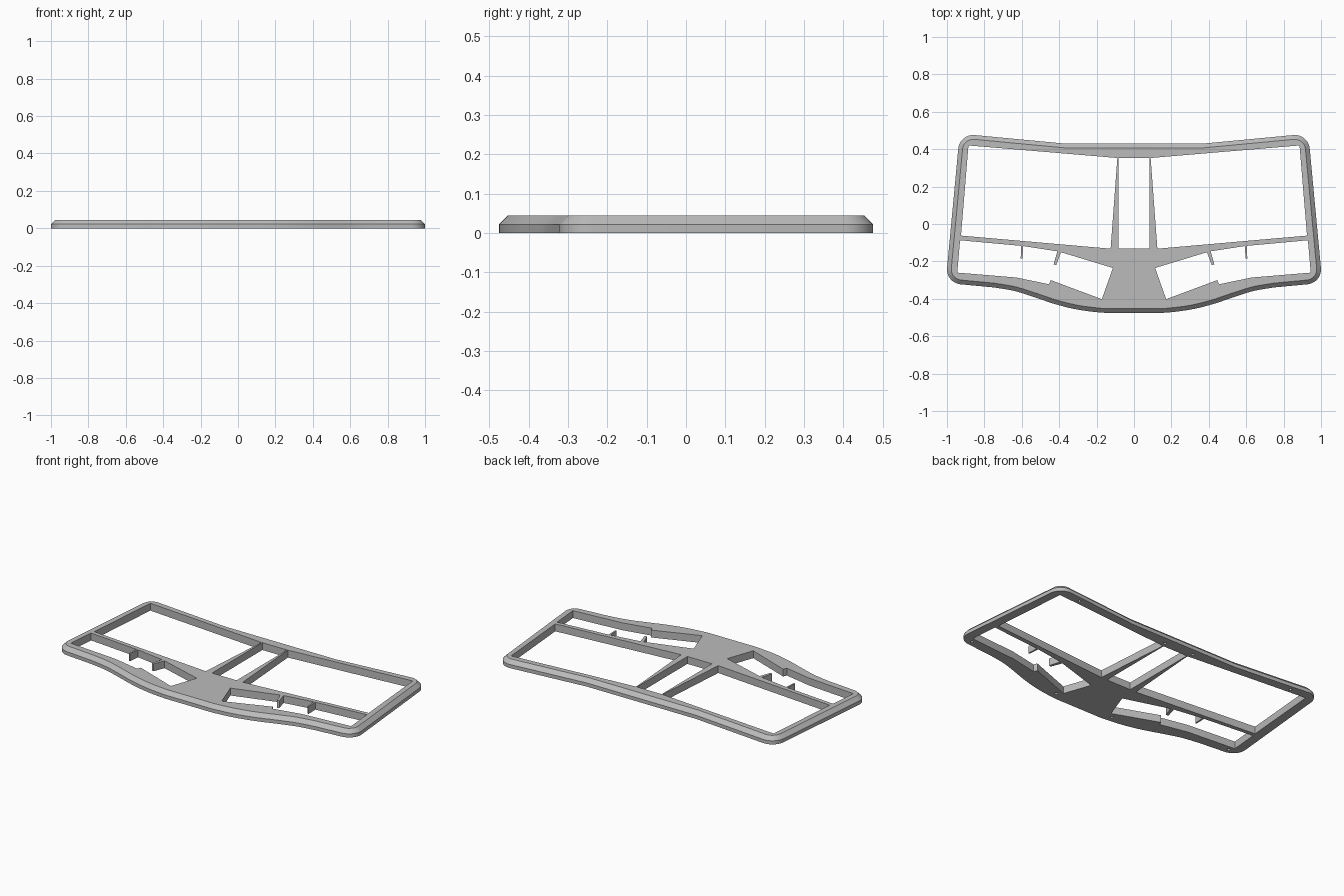
import bpy, bmesh, math
from mathutils import Vector

HEIGHT, CHAMFER = 0.045, 0.023

cube = bpy.data.objects.get("Cube")
if cube:
    bpy.data.objects.remove(cube, do_unlink=True)

grey = bpy.data.materials.new("plain grey")
grey.use_nodes = True
grey.diffuse_color = (0.5, 0.5, 0.5, 1)
grey.node_tree.nodes["Principled BSDF"].inputs["Base Color"].default_value = (0.5, 0.5, 0.5, 1)


def mirrored(points):
    return [(-x, y) for x, y in reversed(points)]


def rounded(before, corner, after, radius=0.08, steps=10):
    """Arc replacing a square corner."""
    c = Vector(corner)
    u = (Vector(before) - c).normalized() * radius
    v = (Vector(after) - c).normalized() * radius
    arc = []
    for i in range(steps + 1):
        a = math.pi / 2 * i / steps
        arc.append(tuple(c + u * (1 - math.sin(a)) + v * (1 - math.cos(a))))
    return arc


def smooth_path(points, steps=5):
    """Catmull-Rom curve through the points."""
    p = [Vector(q) for q in points]
    p = [2 * p[0] - p[1]] + p + [2 * p[-1] - p[-2]]
    path = []
    for a, b, c, d in zip(p, p[1:], p[2:], p[3:]):
        for i in range(steps):
            t = i / steps
            path.append(tuple(0.5 * (2 * b + (c - a) * t + (2 * a - 5 * b + 4 * c - d) * t * t
                                     + (3 * b - a - 3 * c + d) * t ** 3)))
    return path + [tuple(p[-2])]


def inset(points, amount):
    """Move a clockwise outline inward."""
    result = []
    for i, q in enumerate(points):
        q = Vector(q)
        d1 = (q - Vector(points[i - 1])).normalized()
        d2 = (Vector(points[(i + 1) % len(points)]) - q).normalized()
        n1, n2 = Vector((d1.y, -d1.x)), Vector((d2.y, -d2.x))
        result.append(tuple(q + (n1 + n2) * amount / (1 + n1.dot(n2))))
    return result


def loft(bm, rings):
    """Closed solid through (outline, z) rings."""
    loops = [[bm.verts.new((x, y, z)) for x, y in pts] for pts, z in rings]
    n = len(loops[0])
    bm.faces.new(loops[0])
    bm.faces.new(loops[-1])
    for low, high in zip(loops, loops[1:]):
        for i in range(n):
            j = (i + 1) % n
            bm.faces.new((low[i], low[j], high[j], high[i]))


def make_object(name, bm):
    bmesh.ops.recalc_face_normals(bm, faces=bm.faces)
    mesh = bpy.data.meshes.new(name)
    bm.to_mesh(mesh)
    bm.free()
    mesh.materials.append(grey)
    obj = bpy.data.objects.new(name, mesh)
    bpy.context.collection.objects.link(obj)
    return obj


# Outer outline, clockwise from the back centre, left half
back_bend, back_corner = (0.37, 0.43), (0.932, 0.483)
front_corner, front_start = (1.007, -0.315), (0.75, -0.339)
half = [back_bend]
half += rounded(back_bend, back_corner, front_corner)
half += rounded(back_corner, front_corner, front_start)
half += smooth_path([front_start, (0.64, -0.358), (0.53, -0.392), (0.42, -0.429),
                     (0.3, -0.458), (0.17, -0.474), (0.08, -0.475)])
outline = half + mirrored(half)

bm = bmesh.new()
loft(bm, [(outline, 0), (outline, HEIGHT - CHAMFER), (inset(outline, CHAMFER), HEIGHT)])
frame = make_object("keyboard_frame", bm)

# Openings: upper key bay, and lower key bay with two hanging tabs
key_bay = [(0.089, 0.353), (0.885, 0.42), (0.925, -0.062), (0.125, -0.132)]
lower_bay = [(0.93, -0.087), (0.945, -0.26), (0.63, -0.286), (0.455, -0.322),
             (0.445, -0.3), (0.172, -0.402), (0.113, -0.235),
             (0.39, -0.151), (0.416, -0.22), (0.43, -0.216), (0.41, -0.146),
             (0.592, -0.118), (0.597, -0.185), (0.606, -0.185), (0.603, -0.117)]
centre_bay = [(-0.083, 0.353), (0.083, 0.353), (0.083, -0.132), (-0.083, -0.132)]

bm = bmesh.new()
through = (-0.05, 0.1)
for bay in (key_bay, lower_bay):
    for pts in (bay, mirrored(bay)):
        loft(bm, [(pts, z) for z in through])
loft(bm, [(centre_bay, z) for z in through])

# Blind screw holes in the underside
for cx, cy in ((0.1, 0.385), (0.76, 0.438), (0.925, -0.29), (0.2, -0.43)):
    for side in (1, -1):
        ring = [(side * cx + 0.009 * math.cos(a * math.pi / 6), cy + 0.009 * math.sin(a * math.pi / 6))
                for a in range(12)]
        loft(bm, [(ring, -0.02), (ring, 0.02)])
cutter = make_object("opening_cutter", bm)
cutter.hide_render = True

cut = frame.modifiers.new("openings", "BOOLEAN")
cut.operation, cut.solver, cut.object = "DIFFERENCE", "EXACT", cutter
bpy.ops.object.select_all(action="DESELECT")
bpy.context.view_layer.objects.active = frame
frame.select_set(True)
bpy.ops.object.modifier_apply(modifier=cut.name)
bpy.data.objects.remove(cutter, do_unlink=True)
bpy.ops.object.shade_smooth_by_angle(angle=math.radians(25))
